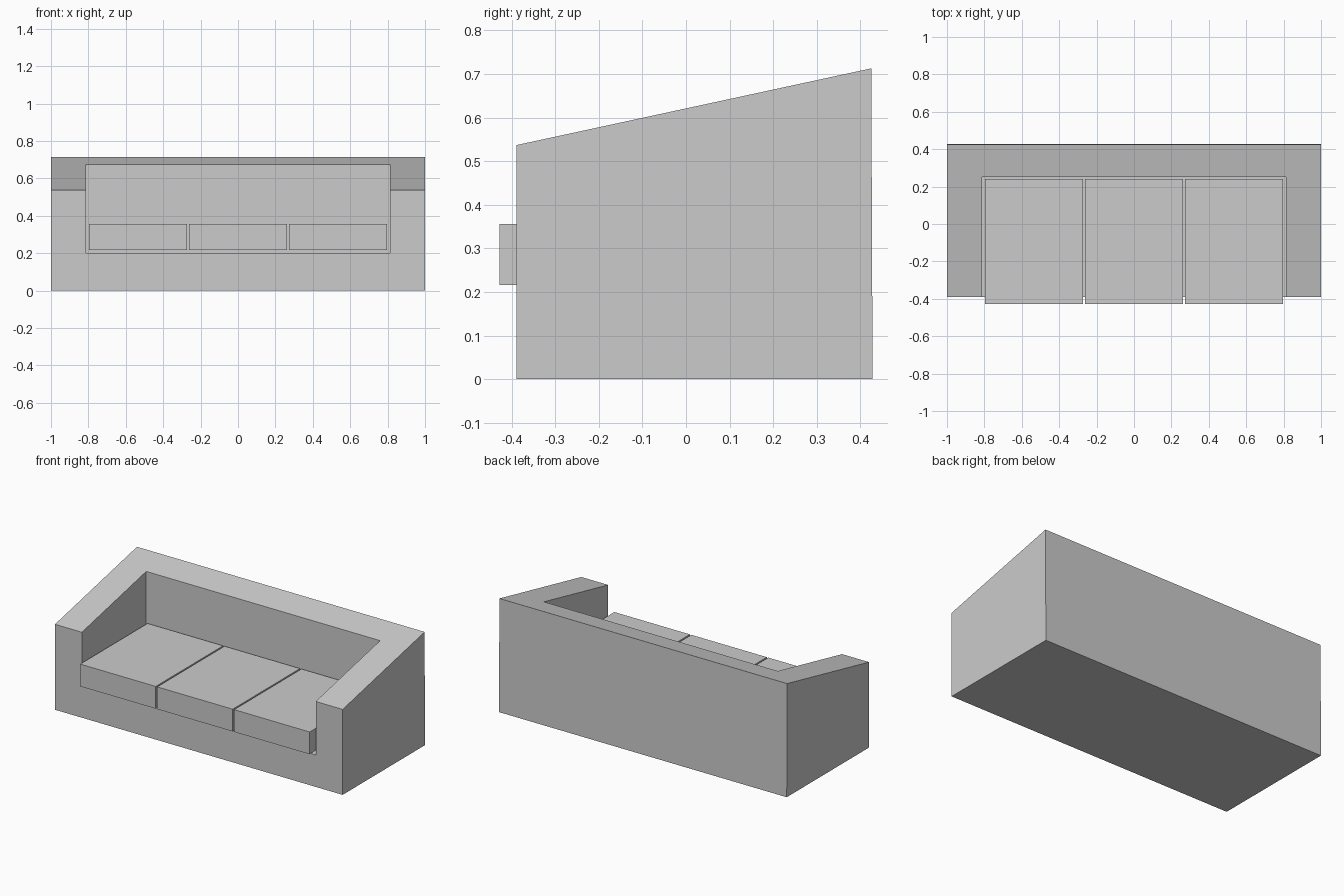
import bpy, bmesh

if "Cube" in bpy.data.objects:
    bpy.data.objects.remove(bpy.data.objects["Cube"])


def prism(name, profile, x0, x1):
    """Extrude a (y, z) side profile from x0 to x1."""
    bm = bmesh.new()
    face = bm.faces.new([bm.verts.new((x0, y, z)) for y, z in profile])
    ext = bmesh.ops.extrude_face_region(bm, geom=[face])
    verts = [g for g in ext["geom"] if isinstance(g, bmesh.types.BMVert)]
    bmesh.ops.translate(bm, verts=verts, vec=(x1 - x0, 0, 0))
    bmesh.ops.recalc_face_normals(bm, faces=bm.faces[:])
    mesh = bpy.data.meshes.new(name)
    bm.to_mesh(mesh)
    bm.free()
    obj = bpy.data.objects.new(name, mesh)
    bpy.context.collection.objects.link(obj)
    return obj


def box(name, x, y, z):
    return prism(name, [(y[0], z[0]), (y[1], z[0]), (y[1], z[1]), (y[0], z[1])], *x)


# Sofa body: sloped side profile with the seat well cut out
frame = prism("sofa_frame", [(-0.389, 0), (0.428, 0), (0.425, 0.713), (-0.389, 0.537)], -1, 1)
well = box("seat_well_cutter", (-0.813, 0.813), (-0.6, 0.25), (0.2, 1.0))
well.hide_render = True
cut = frame.modifiers.new("seat_well", "BOOLEAN")
cut.operation = "DIFFERENCE"
cut.solver = "EXACT"
cut.object = well
bpy.context.view_layer.objects.active = frame
bpy.ops.object.modifier_apply(modifier=cut.name)
bpy.data.objects.remove(well)

# Three seat cushions, overhanging the front slightly
for i, side in enumerate(("left", "middle", "right")):
    cx = (i - 1) * 0.535
    box(f"seat_cushion_{side}", (cx - 0.2625, cx + 0.2625), (-0.428, 0.241), (0.216, 0.356))
